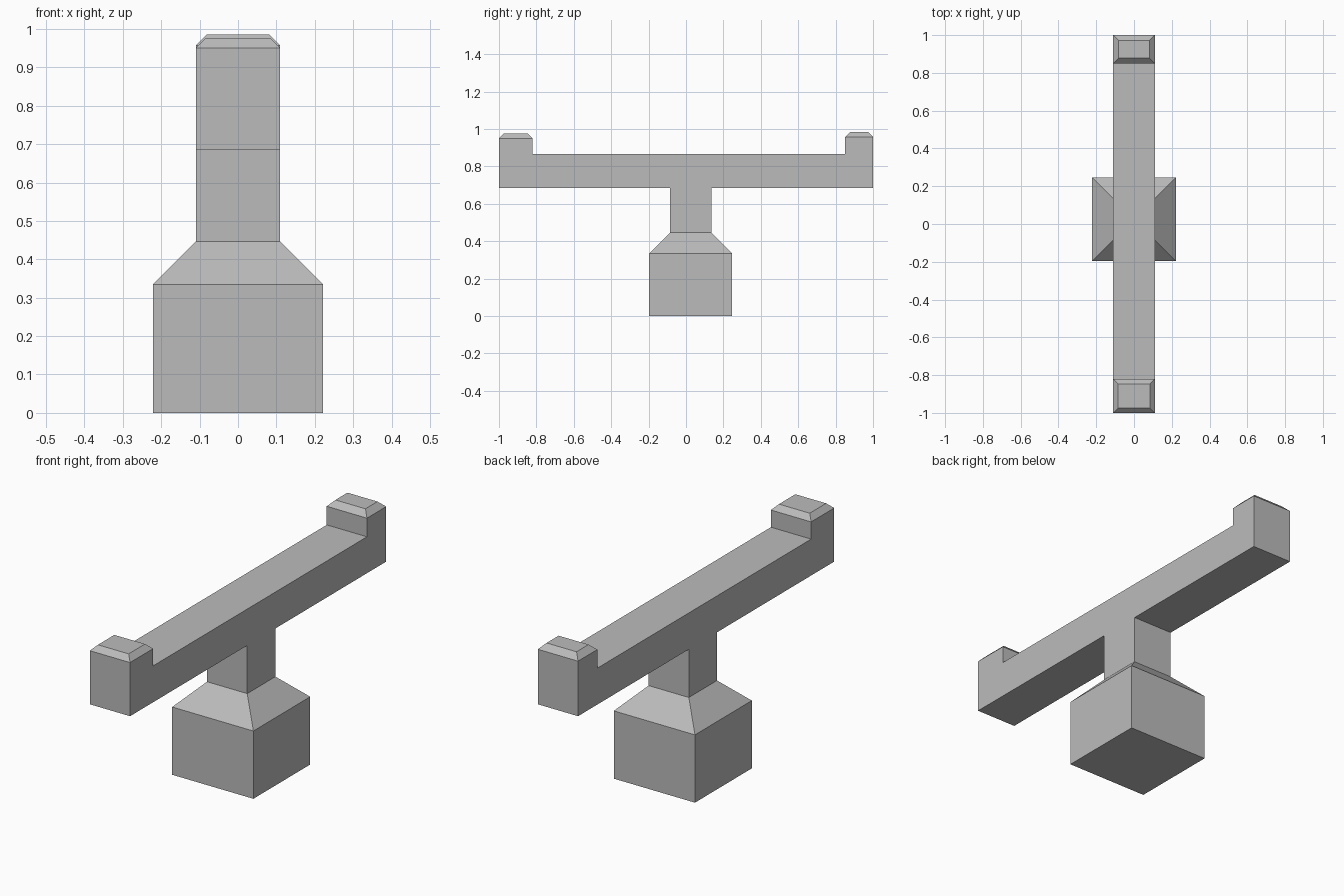
import bpy
import bmesh
from mathutils import Vector

cube = bpy.data.objects.get("Cube")
if cube:
    bpy.data.objects.remove(cube, do_unlink=True)

HALF = 0.11  # half the beam's thickness


def material(name, value):
    mat = bpy.data.materials.new(name)
    mat.use_nodes = True
    colour = (value, value, value, 1)
    mat.diffuse_color = colour
    mat.node_tree.nodes["Principled BSDF"].inputs["Base Color"].default_value = colour
    return mat


def face_at(bm, y, z):
    """Face whose middle is nearest to (0, y, z)."""
    return min(bm.faces, key=lambda f: (f.calc_center_median() - Vector((0, y, z))).length)


def extend(bm, face, grow, dz):
    """Extrude a horizontal face by dz, moving its sides outward by grow."""
    face = bmesh.ops.extrude_discrete_faces(bm, faces=[face])["faces"][0]
    mid = face.calc_center_median()
    for v in face.verts:
        v.co.x += grow if v.co.x > mid.x else -grow
        v.co.y += grow if v.co.y > mid.y else -grow
        v.co.z += dz
    return face


# Side outline (y, z): beam with raised ends and central post
outline = [(-1, 0.685), (-0.085, 0.685), (-0.085, 0.447), (0.135, 0.447),
           (0.135, 0.685), (1, 0.685), (1, 0.957), (0.85, 0.957),
           (0.85, 0.865), (-0.82, 0.865), (-0.82, 0.95), (-1, 0.95)]
bm = bmesh.new()
side = bm.faces.new([bm.verts.new((-HALF, y, z)) for y, z in outline])
sweep = bmesh.ops.extrude_face_region(bm, geom=[side])["geom"]
bmesh.ops.translate(bm, vec=(2 * HALF, 0, 0),
                    verts=[g for g in sweep if isinstance(g, bmesh.types.BMVert)])
bmesh.ops.recalc_face_normals(bm, faces=bm.faces)

# Chamfered caps on the raised ends
extend(bm, face_at(bm, -0.91, 0.95), -0.026, 0.026)
extend(bm, face_at(bm, 0.925, 0.957), -0.028, 0.028)

# Sloped shoulder and square foot below the post
shoulder = extend(bm, face_at(bm, 0.025, 0.447), 0.112, -0.112)
extend(bm, shoulder, 0, -0.335)

bmesh.ops.recalc_face_normals(bm, faces=bm.faces)
mesh = bpy.data.meshes.new("beam_on_pedestal")
bm.to_mesh(mesh)
bm.free()
mesh.materials.append(material("plain grey", 0.5))
obj = bpy.data.objects.new("beam_on_pedestal", mesh)
bpy.context.collection.objects.link(obj)
